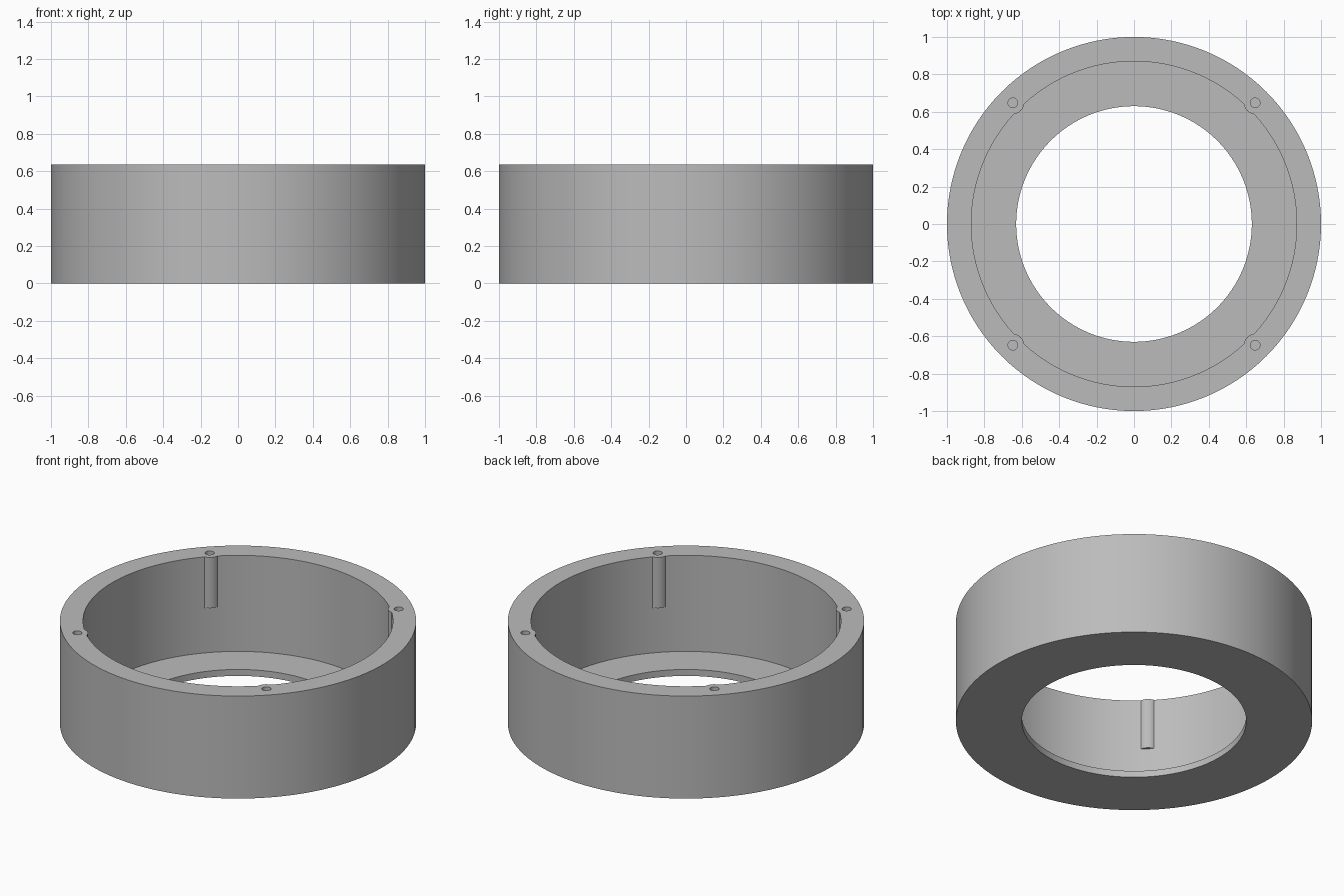
import bpy, bmesh, math
from mathutils import Matrix

cube = bpy.data.objects.get("Cube")
if cube:
    bpy.data.objects.remove(cube, do_unlink=True)

HEIGHT, FLOOR = 0.635, 0.04
OUTER, INNER, OPENING = 1.0, 0.87, 0.63
SCREW_RADIUS, BOSS_BOTTOM = 0.916, 0.32

grey = bpy.data.materials.new("matte grey")
grey.use_nodes = True
colour = (0.5, 0.5, 0.5, 1)
grey.diffuse_color = colour
grey.node_tree.nodes["Principled BSDF"].inputs["Base Color"].default_value = colour


def make_object(name, bm):
    bmesh.ops.recalc_face_normals(bm, faces=bm.faces)
    mesh = bpy.data.meshes.new(name)
    bm.to_mesh(mesh)
    bm.free()
    mesh.materials.append(grey)
    obj = bpy.data.objects.new(name, mesh)
    bpy.context.collection.objects.link(obj)
    return obj


def lathe(name, profile, steps=128):
    """Revolve a closed (radius, height) profile around z."""
    bm = bmesh.new()
    verts = [bm.verts.new((r, 0, z)) for r, z in profile]
    edges = [bm.edges.new((v, verts[(i + 1) % len(verts)])) for i, v in enumerate(verts)]
    bmesh.ops.spin(bm, geom=verts + edges, cent=(0, 0, 0), axis=(0, 0, 1),
                   angle=math.tau, steps=steps, use_merge=True)
    bmesh.ops.remove_doubles(bm, verts=bm.verts, dist=1e-5)
    return make_object(name, bm)


def four_posts(name, radius, bottom, top):
    """Four upright cylinders on the diagonals."""
    bm = bmesh.new()
    for i in range(4):
        place = (Matrix.Rotation(math.radians(45 + 90 * i), 4, 'Z')
                 @ Matrix.Translation((SCREW_RADIUS, 0, (bottom + top) / 2)))
        bmesh.ops.create_cone(bm, cap_ends=True, segments=32, radius1=radius,
                              radius2=radius, depth=top - bottom, matrix=place)
    return make_object(name, bm)


def boolean(target, tool, operation):
    mod = target.modifiers.new(tool.name, 'BOOLEAN')
    mod.operation, mod.object, mod.solver = operation, tool, 'EXACT'
    bpy.context.view_layer.objects.active = target
    bpy.ops.object.modifier_apply(modifier=mod.name)
    bpy.data.objects.remove(tool, do_unlink=True)


# Round housing: wall with a floor flange around the opening
housing = lathe("round_housing", [(OPENING, 0), (OUTER, 0), (OUTER, HEIGHT),
                                  (INNER, HEIGHT), (INNER, FLOOR), (OPENING, FLOOR)])

# Screw bosses bulging from the inner wall, then their blind holes
boolean(housing, four_posts("screw_bosses", 0.06, BOSS_BOTTOM, HEIGHT), 'UNION')
boolean(housing, four_posts("screw_holes", 0.026, BOSS_BOTTOM + 0.04, HEIGHT + 0.1), 'DIFFERENCE')

# Smooth curved walls, crisp rims
bpy.ops.object.select_all(action='DESELECT')
housing.select_set(True)
bpy.context.view_layer.objects.active = housing
bpy.ops.object.shade_smooth_by_angle(angle=math.radians(30))
